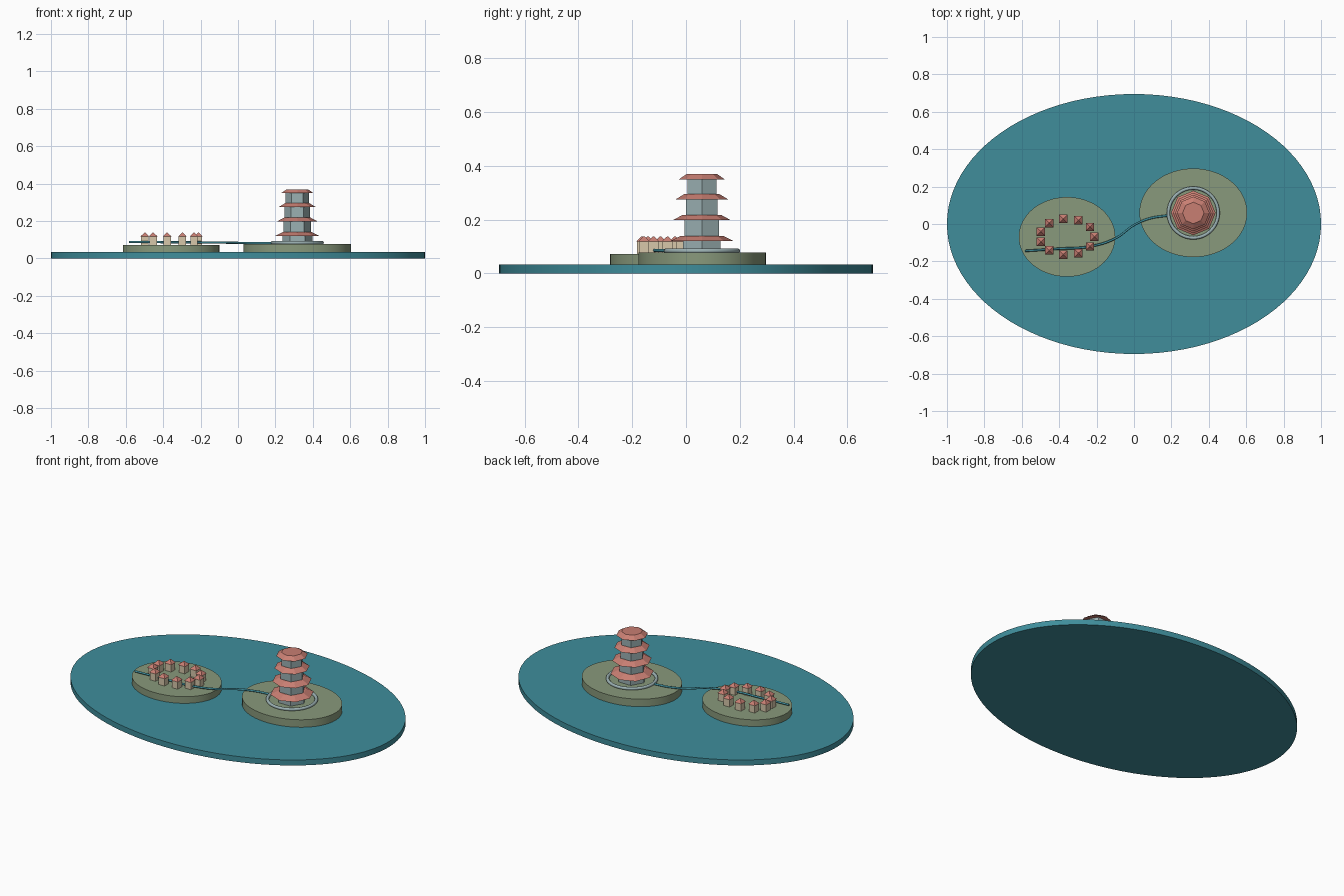
import bpy
from math import cos, sin, pi, sqrt

if "Cube" in bpy.data.objects:
    bpy.data.objects.remove(bpy.data.objects["Cube"])


def material(name, rgb):
    m = bpy.data.materials.new(name)
    m.diffuse_color = (*rgb, 1)
    m.use_nodes = True
    m.node_tree.nodes["Principled BSDF"].inputs["Base Color"].default_value = m.diffuse_color
    return m


WATER = material("water", (0.05, 0.27, 0.33))
GRASS = material("grass", (0.25, 0.32, 0.2))
STONE = material("stone", (0.33, 0.44, 0.45))
TILE = material("roof_tile", (0.58, 0.21, 0.17))
PLASTER = material("plaster", (0.68, 0.57, 0.4))


def frustum(name, sides, r1, r2, x, y, z0, z1, mat, ry=1.0, turn=0.0):
    bpy.ops.mesh.primitive_cone_add(vertices=sides, radius1=r1, radius2=r2, depth=z1 - z0,
                                    location=(x, y, (z0 + z1) / 2), rotation=(0, 0, turn))
    ob = bpy.context.object
    ob.name = name
    ob.scale.y = ry
    ob.data.materials.append(mat)
    return ob


def smooth(ob):
    bpy.ops.object.shade_smooth_by_angle(angle=0.6)
    return ob


# lake and the two islands
smooth(frustum("lake", 96, 1, 1, 0, 0, 0, 0.033, WATER, 0.695))
smooth(frustum("village_island", 64, 0.258, 0.258, -0.358, -0.069, 0.02, 0.073, GRASS, 0.213 / 0.258))
smooth(frustum("pagoda_island", 64, 0.288, 0.288, 0.317, 0.06, 0.02, 0.078, GRASS, 0.237 / 0.288))

# ring of stone around the pagoda
PX, PY = 0.317, 0.059
bpy.ops.mesh.primitive_torus_add(location=(PX, PY, 0.084), major_radius=0.133, minor_radius=0.009,
                                 major_segments=64, minor_segments=12)
bpy.context.object.name = "stone_ring"
bpy.context.object.data.materials.append(STONE)
smooth(bpy.context.object)

# pagoda tiers: wall radius, eave radius, wall base, eave height
tiers = [(0.08, 0.119, 0.07, 0.12), (0.074, 0.108, 0.125, 0.198),
         (0.068, 0.097, 0.203, 0.276), (0.062, 0.087, 0.281, 0.349)]
for i, (wall, eave, z0, z1) in enumerate(tiers, 1):
    frustum(f"pagoda_wall_{i}", 6, wall, wall, PX, PY, z0, z1 + 0.006, STONE, turn=pi / 2)
    frustum(f"pagoda_roof_{i}", 8, eave, eave * 0.66, PX, PY, z1, z1 + 0.02, TILE)

# oval ring of small houses
S2 = sqrt(2)
for k in range(11):
    a = 2 * pi * k / 11
    x, y = -0.358 + 0.146 * cos(a), -0.068 + 0.0965 * sin(a)
    frustum(f"house_{k + 1}", 4, 0.0195 * S2, 0.0195 * S2, x, y, 0.07, 0.119, PLASTER, turn=pi / 4)
    frustum(f"house_roof_{k + 1}", 4, 0.0225 * S2, 0.003, x, y, 0.118, 0.138, TILE, turn=pi / 4)

# winding stream joining the islands
cu = bpy.data.curves.new("stream", "CURVE")
cu.dimensions = "3D"
cu.bevel_depth = 0.006
cu.bevel_resolution = 2
sp = cu.splines.new("BEZIER")
pts = [(-0.583, -0.144, 0.088), (-0.4, -0.132, 0.087), (-0.235, -0.12, 0.086), (-0.1, -0.077, 0.085),
       (0.005, -0.003, 0.083), (0.085, 0.03, 0.082), (0.185, 0.046, 0.082)]
sp.bezier_points.add(len(pts) - 1)
for bp, co in zip(sp.bezier_points, pts):
    bp.co = co
    bp.handle_left_type = bp.handle_right_type = "AUTO"
cu.use_fill_caps = True
cu.materials.append(WATER)
bpy.context.collection.objects.link(bpy.data.objects.new("stream", cu))
